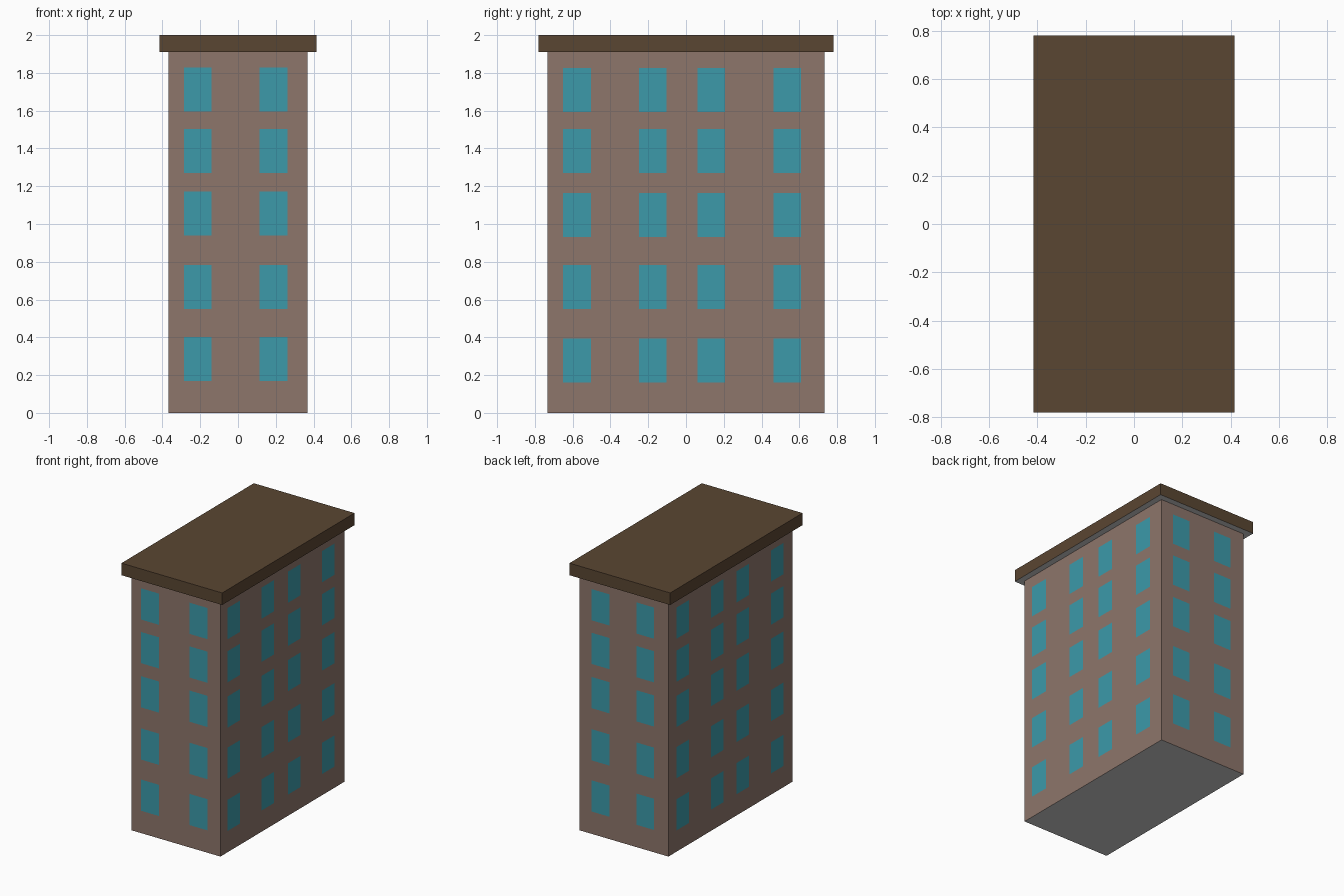
import bpy
import bmesh
from math import pi
from mathutils import Matrix, Vector

if "Cube" in bpy.data.objects:
    bpy.data.objects.remove(bpy.data.objects["Cube"])


def material(name, rgb):
    m = bpy.data.materials.new(name)
    m.diffuse_color = (*rgb, 1)
    m.use_nodes = True
    m.node_tree.nodes["Principled BSDF"].inputs["Base Color"].default_value = m.diffuse_color
    return m


def finish(bm, name, *mats):
    me = bpy.data.meshes.new(name)
    bm.to_mesh(me)
    bm.free()
    for m in mats:
        me.materials.append(m)
    ob = bpy.data.objects.new(name, me)
    bpy.context.collection.objects.link(ob)
    return ob


def block(name, hx, hy, z0, z1, mat):
    """Box with a coloured shell and a plain grey underside."""
    bm = bmesh.new()
    bmesh.ops.create_cube(bm, size=1, matrix=Matrix.Translation((0, 0, (z0 + z1) / 2))
                          @ Matrix.Diagonal((2 * hx, 2 * hy, z1 - z0, 1)))
    bm.normal_update()
    for f in bm.faces:
        f.material_index = 1 if f.normal.z < -0.5 else 0
    return finish(bm, name, mat, None)


def windows(name, angle, dist, columns, sills, mat):
    """Grid of flat panes on one wall; columns run left to right as seen."""
    bm = bmesh.new()
    turn = Matrix.Rotation(angle, 3, 'Z')
    w, h = 0.147, 0.233
    for u in columns:
        for z in sills:
            corners = [(u, z), (u + w, z), (u + w, z + h), (u, z + h)]
            bm.faces.new([bm.verts.new(turn @ Vector((a, -dist, b))) for a, b in corners])
    return finish(bm, name, mat)


brick = material("brick", (0.27, 0.18, 0.147))
brown = material("roof_brown", (0.102, 0.061, 0.032))
glass = material("glass", (0.045, 0.323, 0.402))

HX, HY = 0.368, 0.733

# Tower block and flat overhanging roof
block("walls", HX, HY, 0, 1.91, brick)
block("roof", 0.416, 0.781, 1.91, 2.0, brown)

# Window panes, five storeys on each wall
END_ROWS = (0.168, 0.55, 0.94, 1.27, 1.596)
SIDE_ROWS = (0.16, 0.55, 0.932, 1.27, 1.592)
GAP = 0.002
windows("front_windows", 0, HY + GAP, (-0.286, 0.115), END_ROWS, glass)
windows("right_windows", pi / 2, HX + GAP, (-0.65, -0.25, 0.06, 0.463), SIDE_ROWS, glass)
windows("back_windows", pi, HY + GAP, (-0.266, 0.104), END_ROWS, glass)
windows("left_windows", -pi / 2, HX + GAP, (-0.642, -0.232, 0.07, 0.475), SIDE_ROWS, glass)
